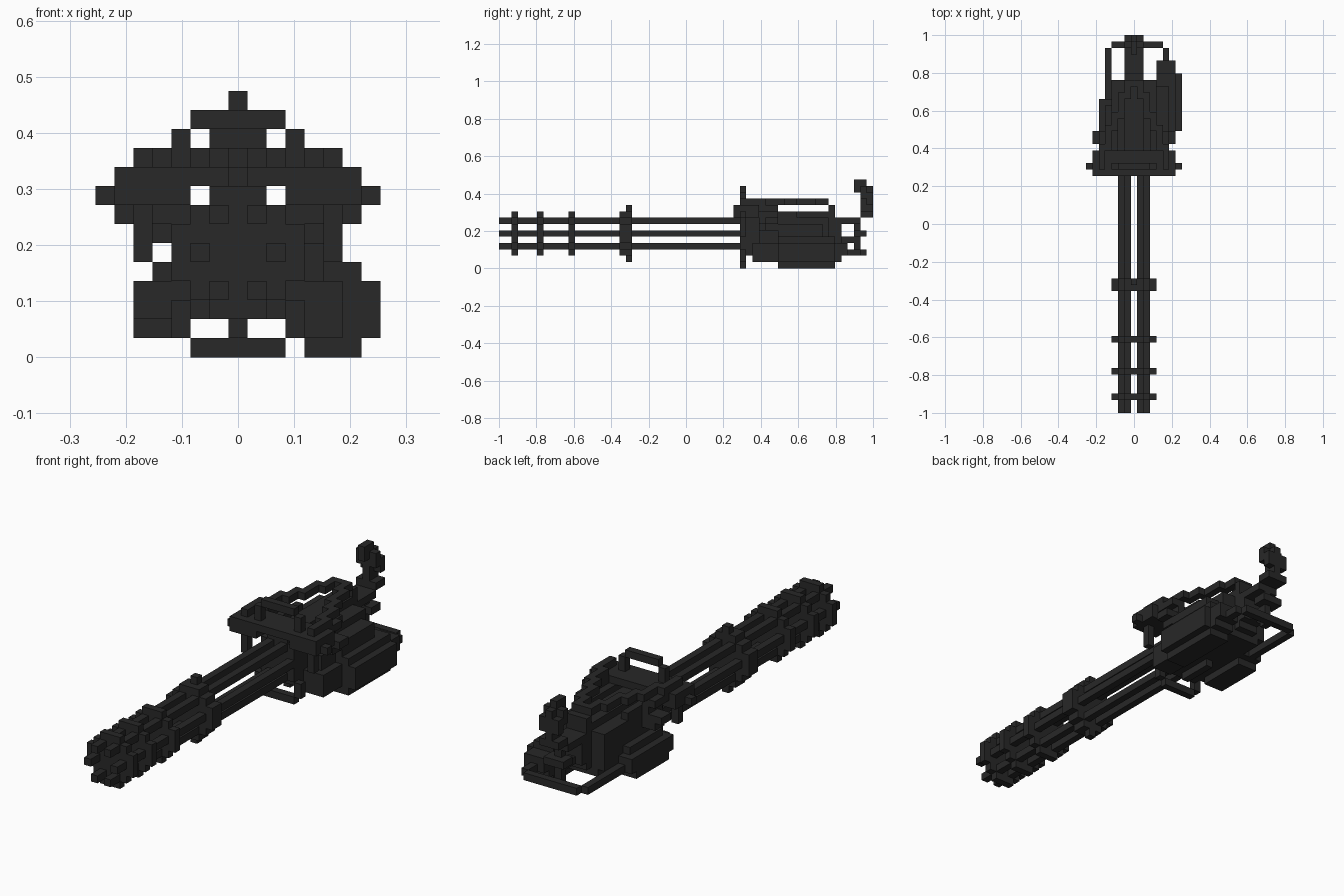
import bpy, bmesh
from mathutils import Matrix, Vector

cube = bpy.data.objects.get("Cube")
if cube:
    bpy.data.objects.remove(cube, do_unlink=True)

V = 2 / 59  # size of one block

COLOUR = (0.0212, 0.0212, 0.0212, 1)
metal = bpy.data.materials.new("gunmetal_black")
metal.use_nodes = True
metal.diffuse_color = COLOUR
metal.node_tree.nodes["Principled BSDF"].inputs["Base Color"].default_value = COLOUR


def part(name, boxes, mirror=False):
    """One object from boxes given as inclusive block ranges:
    (column from, to, depth from, to, row from, to)."""
    bm = bmesh.new()
    if mirror:
        boxes = boxes + [(-b[1], -b[0], *b[2:]) for b in boxes]
    for x0, x1, y0, y1, z0, z1 in boxes:
        lo = Vector(((x0 - 0.5) * V, -1 + y0 * V, z0 * V))
        hi = Vector(((x1 + 0.5) * V, -1 + (y1 + 1) * V, (z1 + 1) * V))
        size = hi - lo
        bmesh.ops.create_cube(bm, size=1, matrix=Matrix.Translation((lo + hi) / 2)
                              @ Matrix.Diagonal((*size, 1)))
    mesh = bpy.data.meshes.new(name)
    bm.to_mesh(mesh)
    bm.free()
    mesh.materials.append(metal)
    obj = bpy.data.objects.new(name, mesh)
    bpy.context.collection.objects.link(obj)


# Six barrels in a ring
for i, (c, r) in enumerate([(-1, 7), (1, 7), (2, 5), (1, 3), (-1, 3), (-2, 5)]):
    part(f"barrel_{i + 1}", [(c, c, 0, 38, r, r)])


# Round clamps that hold the barrels
def disc(j):
    return [(-1, 1, j, j, 2, 8), (-2, 2, j, j, 3, 7), (-3, 3, j, j, 4, 6)]


for i, j in enumerate((2, 6, 11)):
    part(f"barrel_clamp_{i + 1}", disc(j))
part("rear_barrel_clamp", disc(19) + disc(20) + [(0, 0, 20, 20, 1, 9)])

# Wide front yoke with hanging ends
part("front_yoke", [(-6, 6, 37, 40, 9, 9), (-1, 1, 38, 40, 8, 8)])
part("yoke_sides", [
    (3, 6, 37, 40, 8, 8), (7, 7, 38, 38, 8, 8), (5, 5, 38, 38, 5, 7)], mirror=True)

# Hoops above and below the yoke
part("top_hoop", [(-2, 2, 38, 38, 12, 12), (-3, -3, 38, 38, 10, 11), (3, 3, 38, 38, 10, 11)])
part("bottom_hoop", [(-2, 2, 38, 38, 0, 0), (-3, -3, 38, 38, 1, 2), (3, 3, 38, 38, 1, 2)])

# Main receiver
part("receiver", [
    (-2, 2, 38, 40, 3, 7), (-3, 3, 41, 51, 3, 7), (-2, 2, 39, 51, 2, 2),
    (-1, 1, 41, 51, 8, 8), (0, 0, 40, 44, 1, 1)])
part("receiver_lugs", [
    (3, 4, 41, 43, 7, 8), (4, 5, 41, 43, 9, 9), (4, 5, 42, 43, 6, 7),
    (6, 6, 42, 43, 7, 7), (3, 3, 44, 46, 8, 8)], mirror=True)

# Stepped rails converging toward the rear
rail = [(5, 5, 38, 41, 10, 10), (4, 4, 41, 44, 10, 10), (3, 3, 44, 46, 10, 10),
        (2, 2, 46, 49, 10, 10), (1, 1, 49, 51, 10, 10)]
part("top_rails", rail, mirror=True)
part("rail_rear_mount", [(-1, 1, 52, 52, 8, 9), (-1, 1, 51, 51, 10, 10)])

# Rear block, spine and post
part("rear_block", [
    (-1, 1, 52, 52, 3, 7), (-1, 1, 53, 53, 4, 6), (-1, 1, 53, 56, 7, 7),
    (0, 0, 56, 56, 2, 7), (-1, 1, 56, 57, 5, 5), (0, 0, 53, 56, 4, 4)])

# Upright rear grip
part("rear_grip", [
    (-1, 1, 57, 58, 8, 8), (0, 0, 57, 58, 8, 11), (-1, 1, 58, 58, 10, 11),
    (-1, 1, 57, 57, 11, 12), (0, 0, 56, 57, 13, 13), (0, 0, 56, 58, 12, 12)])

# Ammunition box and its feed on the left
part("ammo_box", [
    (4, 6, 44, 52, 0, 4), (7, 7, 44, 52, 1, 3), (4, 6, 53, 53, 1, 3), (4, 6, 54, 54, 2, 3)])
part("ammo_feed", [
    (3, 5, 44, 50, 4, 5), (4, 5, 44, 50, 6, 6), (3, 5, 40, 43, 1, 3), (3, 4, 41, 43, 4, 5)])

# Side motor on the right
part("side_motor", [
    (-5, -4, 40, 48, 2, 3), (-5, -3, 41, 47, 1, 1), (-4, -3, 41, 47, 4, 4),
    (-3, -3, 40, 48, 2, 3)])

# Tube running around the rear
part("rear_tube", [(-4, -4, 49, 56, 2, 2), (-3, 4, 57, 57, 2, 2), (5, 5, 55, 56, 2, 2)])
